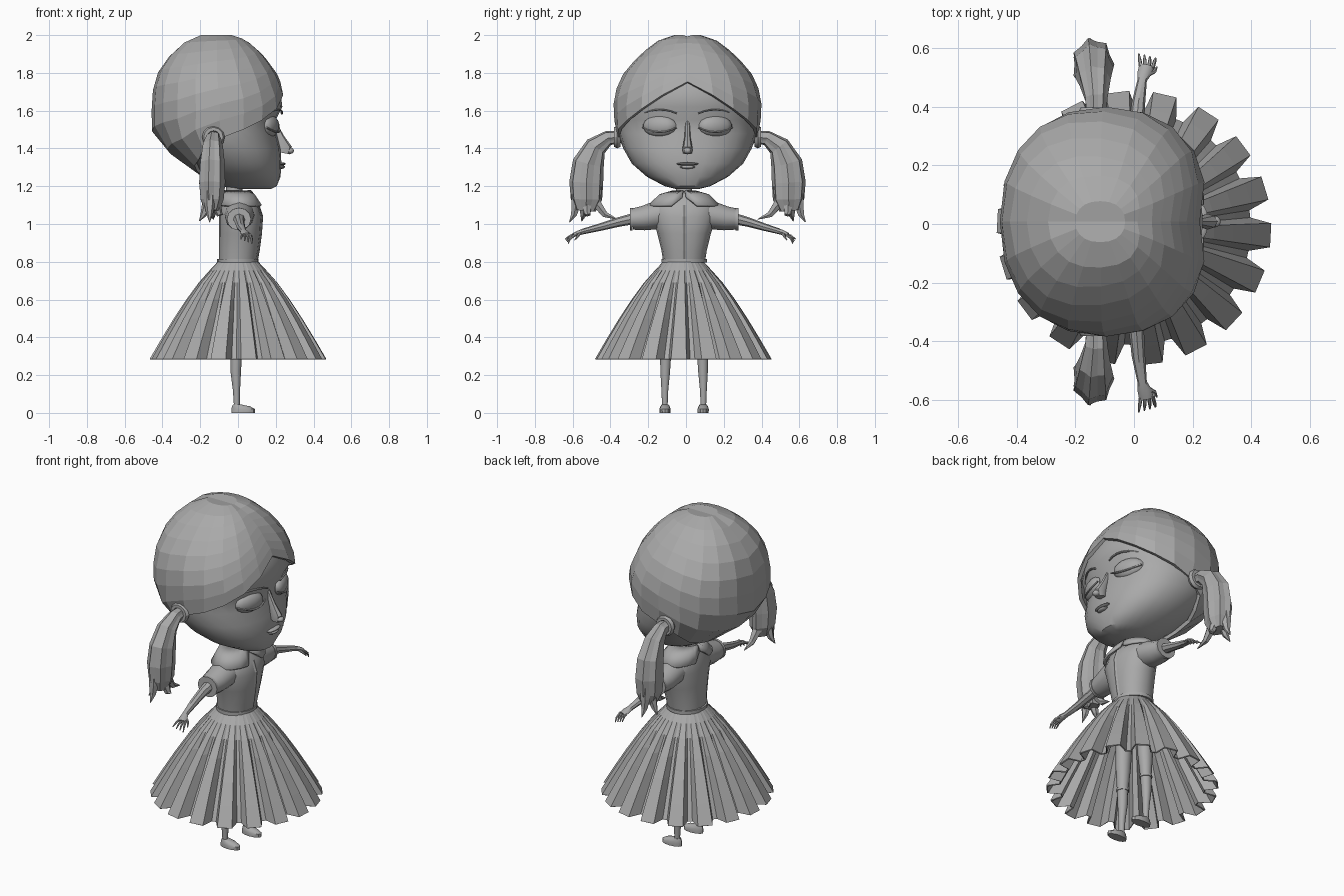
import bpy, bmesh, math
from mathutils import Vector, Matrix

if "Cube" in bpy.data.objects:
    bpy.data.objects.remove(bpy.data.objects["Cube"], do_unlink=True)

GREY = (0.4, 0.4, 0.4, 1)
mat = bpy.data.materials.new("plain grey")
mat.use_nodes = True
mat.diffuse_color = GREY
mat.node_tree.nodes["Principled BSDF"].inputs["Base Color"].default_value = GREY

BODY_Y, HEAD_Y = -0.01, 0.008


def finish(name, bm, oy=0, smooth=None, thick=0):
    bmesh.ops.recalc_face_normals(bm, faces=bm.faces)
    me = bpy.data.meshes.new(name)
    bm.to_mesh(me)
    bm.free()
    me.materials.append(mat)
    ob = bpy.data.objects.new(name, me)
    ob.location.y = oy
    bpy.context.collection.objects.link(ob)
    if thick:
        m = ob.modifiers.new("thickness", "SOLIDIFY")
        m.thickness = thick
    if smooth:
        bpy.ops.object.select_all(action="DESELECT")
        bpy.context.view_layer.objects.active = ob
        ob.select_set(True)
        bpy.ops.object.shade_smooth_by_angle(angle=math.radians(smooth))
    return ob


def skin(name, rings, oy=0, caps=(True, True), closed=True, **kw):
    """Bridge a list of equal-length point rings."""
    bm = bmesh.new()
    rows = [[bm.verts.new(p) for p in r] for r in rings]
    n = len(rows[0])
    for a, b in zip(rows, rows[1:]):
        for i in range(n if closed else n - 1):
            j = (i + 1) % n
            bm.faces.new((a[i], a[j], b[j], b[i]))
    for cap, row in zip(caps, (rows[0], rows[-1])):
        if cap and closed:
            h = n // 2
            bm.faces.new(row[:h + 1])
            bm.faces.new(row[h:] + row[:1])
    return finish(name, bm, oy, **kw)


def oval_point(z, xf, xb, w, a, p=2.0):
    def c(v):
        return math.copysign(abs(v) ** (2 / p), v)
    return Vector(((xf + xb) / 2 + (xf - xb) / 2 * c(math.cos(a)), w * c(math.sin(a)), z))


def oval(z, xf, xb, w, n=20, p=2.0):
    return [oval_point(z, xf, xb, w, math.tau * i / n, p) for i in range(n)]


def tube(name, path, n=8, oy=0, flute=0, **kw):
    """Tube through points (x, y, z, radius toward x, radius across)."""
    pts = [Vector(q[:3]) for q in path]
    rings = []
    for i, q in enumerate(path):
        t = (pts[min(i + 1, len(pts) - 1)] - pts[max(i - 1, 0)]).normalized()
        side = Vector((1, 0, 0))
        side = (side - t * side.dot(t)).normalized()
        up = t.cross(side)
        ring = []
        for k in range(n):
            a = math.tau * k / n
            f = 1 - flute * (k % 2)
            ring.append(pts[i] + side * (q[3] * f * math.cos(a)) + up * (q[4] * f * math.sin(a)))
        rings.append(ring)
    return skin(name, rings, oy, **kw)


def ball(name, loc, scale, turn=0, oy=0):
    bm = bmesh.new()
    m = Matrix.Translation(loc) @ Matrix.Rotation(turn, 4, "Z") @ Matrix.Diagonal((*scale, 1))
    bmesh.ops.create_uvsphere(bm, u_segments=14, v_segments=9, radius=1, matrix=m)
    return finish(name, bm, oy, smooth=40)


def lookup(table, v):
    for a, b in zip(table, table[1:]):
        if a[0] >= v >= b[0]:
            f = (a[0] - v) / (a[0] - b[0])
            return [p + (q - p) * f for p, q in zip(a[1:], b[1:])]
    return table[-1][1:]


# Face and skull
skull = [(1.95, 0, -.22, .12), (1.8, .19, -.37, .3), (1.7, .225, -.4, .36),
         (1.62, .235, -.41, .372), (1.55, .2, -.415, .372), (1.48, .205, -.415, .366),
         (1.4, .225, -.34, .34), (1.32, .23, -.25, .295), (1.25, .225, -.16, .215),
         (1.2, .205, -.08, .12), (1.185, .175, -.02, .06)]
skin("head", [oval(*r, n=24, p=2.2) for r in skull], HEAD_Y, smooth=35)

# Hair cap ending at a hairline that drops from the forehead to the nape
hair = [(2.0, -.03, -.2, .07), (1.975, .05, -.275, .15), (1.9, .135, -.36, .25),
        (1.8, .208, -.43, .338), (1.72, .24, -.45, .375), (1.65, .268, -.457, .392),
        (1.5, .26, -.457, .385), (1.4, .23, -.385, .35), (1.3, .21, -.26, .3), (1.2, .2, -.1, .14)]
hairline = [(180, 1.25), (125, 1.34), (92, 1.45), (60, 1.53), (30, 1.63), (0, 1.76)]
rings = []
N, ROWS = 20, 8
for r in range(ROWS + 1):
    ring = []
    for i in range(N):
        deg = 360 * i / N
        edge = lookup(hairline, min(deg, 360 - deg))[0]
        z = 2 - (2 - edge) * (r / ROWS) ** 1.4
        p = oval_point(z, *lookup(hair, z), math.radians(deg), 2.25)
        if i % (N // 2) == 0:   # centre parting groove
            p.z -= .007
        ring.append(p)
    rings.append(ring)
skin("hair", rings, HEAD_Y, caps=(True, False), thick=.02)

# Facial features
tube("nose", [(.19, 0, 1.54, .012, .012), (.222, 0, 1.46, .022, .016),
              (.25, 0, 1.4, .036, .027), (.245, 0, 1.375, .03, .024)], oy=HEAD_Y, smooth=40)
ball("nose_tip", (.275, 0, 1.388), (.021, .02, .017), oy=HEAD_Y)
ball("upper_lip", (.23, 0, 1.318), (.023, .058, .009), oy=HEAD_Y)
ball("lower_lip", (.23, 0, 1.302), (.02, .04, .01), oy=HEAD_Y)
for s, side in ((1, "left"), (-1, "right")):
    ball(side + "_eye", (.168, s * .148, 1.518), (.043, .094, .058), s * .35, HEAD_Y)
    lid, brow = [], []
    for k in range(7):
        u = k / 3 - 1
        y = .148 + .09 * u
        x = .21 - .032 * u - .026 * u * u
        lid.append((x, s * y, 1.486 + .024 * u * u, .006, .005))
        brow.append((x + .004 - .012 * u, s * y, 1.605 - .02 * u * u, .006, .005))
    tube(side + "_eyelid", lid, 6, HEAD_Y, smooth=40)
    tube(side + "_brow", brow, 6, HEAD_Y, smooth=40)

    # Hair band and ponytail
    band = []
    for k in range(13):
        a = math.tau * k / 12
        c = Vector((-.13, s * .372, 1.46))
        d = Vector((math.cos(a), 0, math.sin(a)))
        band.append([c + d * (.043 + .017 * math.cos(b)) + Vector((0, .02 * math.sin(b), 0))
                     for b in (math.tau * j / 6 for j in range(6))])
    skin(side + "_hair_band", band, HEAD_Y, caps=(False, False), smooth=50)
    tail = [(-.13, .36, 1.46, .035, .035), (-.13, .42, 1.455, .04, .04),
            (-.135, .485, 1.41, .056, .06), (-.138, .525, 1.32, .068, .086),
            (-.14, .536, 1.22, .073, .092), (-.14, .535, 1.13, .064, .085),
            (-.14, .54, 1.07, .04, .055)]
    tube(side + "_ponytail", [(x, s * y, *q) for x, y, *q in tail], 14, HEAD_Y, flute=.14)
    for sx, sy, ex, ey, ez in ((-.15, .585, -.15, .625, 1.01), (-.16, .545, -.205, .56, 1.015),
                               (-.12, .53, -.075, .53, 1.05), (-.14, .48, -.13, .372, 1.025)):
        tube(side + "_ponytail_tip", [(sx, s * sy, 1.2, .03, .03),
                                      (sx, s * (sy + .004), 1.11, .03, .03),
                                      ((sx + ex) / 2, s * (sy * .6 + ey * .4), 1.05, .017, .018),
                                      (ex, s * ey, ez, .002, .002)], 6, HEAD_Y)

    # Sleeve, cuff, arm and hand; the right arm reaches further
    k = 1 if s > 0 else 1.13

    def reach(y):
        return s * (y if y < .28 else .28 + (y - .28) * k)

    tube(side + "_sleeve", [(.008, s * .08, 1.06, .08, .07), (.008, s * .15, 1.045, .078, .074),
                            (.005, s * .22, 1.03, .072, .064), (.005, s * .275, 1.026, .06, .056)],
         12, BODY_Y, smooth=35)
    tube(side + "_cuff", [(.005, s * .272, 1.026, .064, .06), (.005, s * .287, 1.026, .064, .06)],
         12, BODY_Y, smooth=35)
    arm = [(.005, .26, 1.03, .033, .03), (.008, .34, 1.01, .026, .025),
           (.015, .42, .985, .023, .02), (.028, .5, .962, .016, .015),
           (.036, .525, .953, .024, .013), (.042, .55, .942, .024, .011)]
    tube(side + "_arm", [(x, reach(y), *q) for x, y, *q in arm], 8, BODY_Y, smooth=40)
    for f in range(4):
        x = .024 + .013 * f
        tube(side + "_finger", [(x, reach(.54), .945, .007, .007),
                                (x + .004 * f - .004, reach(.567), .938 - .006 * f, .006, .006),
                                (x + .006 * f - .008, reach(.59 - .005 * f), .92 - .008 * f, .003, .003)],
             6, BODY_Y, smooth=40)
    tube(side + "_thumb", [(.05, reach(.52), .95, .008, .008), (.07, reach(.53), .935, .007, .007),
                           (.078, reach(.545), .915, .003, .003)], 6, BODY_Y, smooth=40)

    # Leg, sock edge and shoe
    leg = [(-.01, .085, .66, .05, .045), (-.01, .093, .45, .043, .04), (-.01, .098, .31, .031, .031),
           (-.012, .1, .22, .028, .027), (-.008, .102, .12, .019, .019), (-.006, .102, .03, .015, .015)]
    tube(side + "_leg", [(x, s * y, *q) for x, y, *q in leg], 10, BODY_Y, smooth=40)
    tube(side + "_sock_edge", [(-.01, s * .098, z, .035, .035) for z in (.315, .3)],
         10, BODY_Y, smooth=40)
    shoe = [(0, .09, -.035, .029), (.02, .09, -.035, .03), (.034, .065, -.032, .025),
            (.045, .014, -.025, .018)]
    skin(side + "_shoe", [[p + Vector((0, s * .101, 0)) for p in oval(*r, n=12)] for r in shoe],
         BODY_Y, smooth=35)

# Neck and bodice
tube("neck", [(-.02, 0, 1.12, .045, .045), (-.02, 0, 1.27, .04, .04)], 12, BODY_Y, smooth=40)
bodice = [(.795, .098, -.1, .11), (.86, .11, -.1, .12), (.95, .122, -.1, .142),
          (1.04, .128, -.1, .17), (1.1, .108, -.09, .165), (1.145, .07, -.075, .11),
          (1.175, .04, -.065, .05)]
skin("bodice", [oval(*r, n=16, p=2.2) for r in bodice], BODY_Y, smooth=35)
skin("belt", [oval(z, .108, -.11, .12) for z in (.795, .815)], BODY_Y, smooth=35)
tube("button_placket", [(r[1], 0, r[0], .005, .012) for r in bodice[:5]], 4, BODY_Y)

# Collar flaps, rounded at the front and back openings
for s, side in ((1, "left"), (-1, "right")):
    grid = []
    for k in range(11):
        a = math.radians(4 + 172 * k / 10)
        drop = min(1, .45 + 2.2 * math.sin(math.pi * k / 10))
        inner = Vector((-.01 + .055 * math.cos(a), s * .06 * math.sin(a), 1.178))
        outer = Vector((.01 + .125 * math.cos(a), s * .19 * math.sin(a), 1.1))
        grid.append([inner, inner.lerp(outer, drop * .55) + Vector((0, 0, .022)),
                     inner.lerp(outer, drop)])
    skin(side + "_collar", grid, BODY_Y, closed=False, smooth=40, thick=.012)

# Pleated skirt: box pleats that deepen toward the hem
PLEATS = 18
rings = []
for z, r in ((.8, .108), (.755, .15), (.69, .208), (.6, .274), (.5, .34), (.39, .407), (.285, .468)):
    depth = .15 * min(1, (.8 - z) / .25)
    ring = []
    for i in range(PLEATS):
        for u, low in ((-.25, 0), (.25, 0), (.41, 1), (.59, 1)):
            a = math.tau * (i + u - .15) / PLEATS
            q = r * (1 - depth * low)
            ring.append((q * math.cos(a), q * math.sin(a), z))
    rings.append(ring)
skin("skirt", rings, BODY_Y - .004, caps=(False, False), thick=.008)
